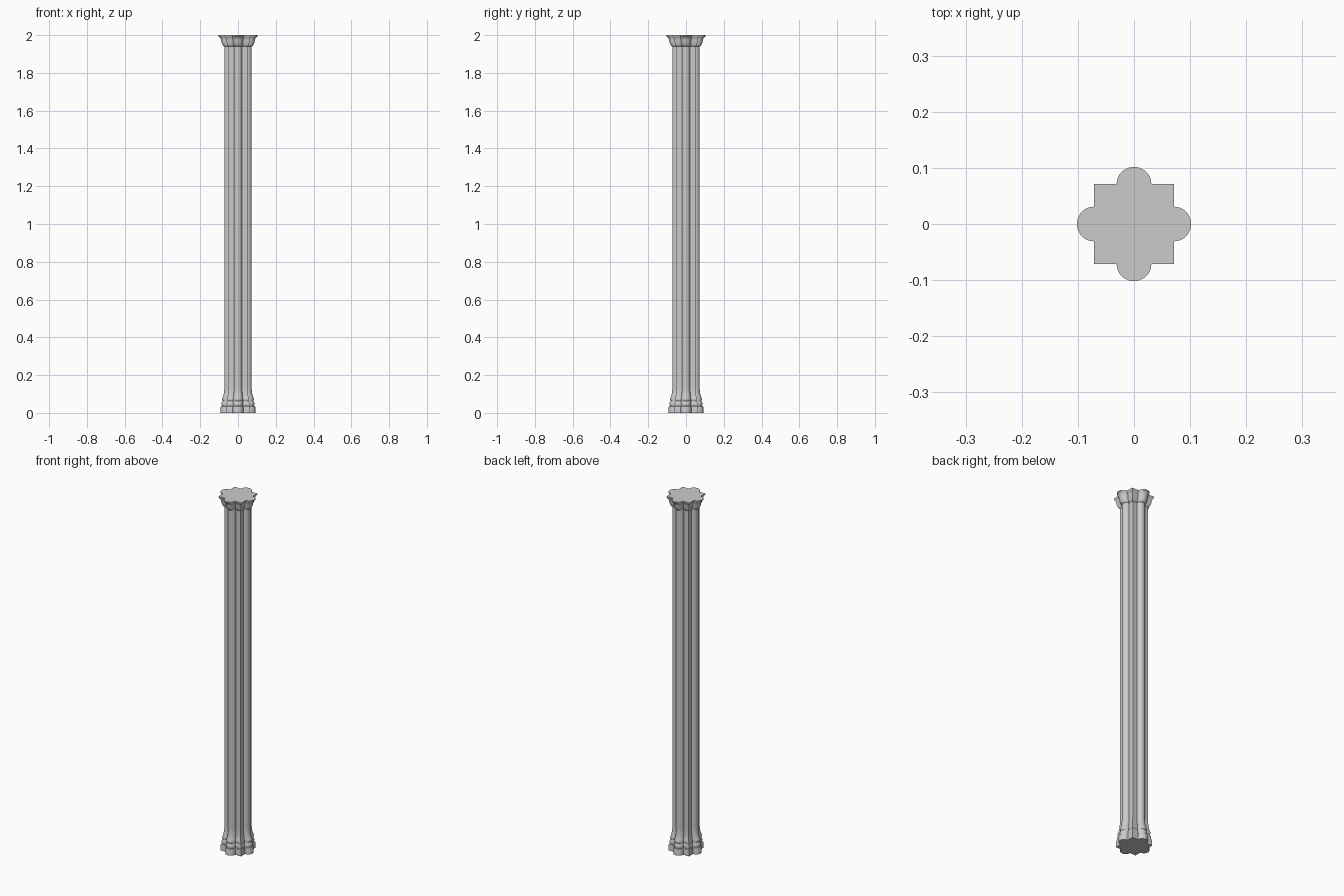
import bpy, bmesh, math

if "Cube" in bpy.data.objects:
    bpy.data.objects.remove(bpy.data.objects["Cube"])

# Unit cross-section: a square with a half-round shaft on each side (reach = 1)
CORNER, LOBE, SEGS = 0.695, 0.305, 10


def section():
    pts = []
    for q in range(4):
        c, s = math.cos(q * math.pi / 2), math.sin(q * math.pi / 2)
        quarter = [(CORNER + LOBE * math.cos(a), LOBE * math.sin(a))
                   for a in (-math.pi / 2 + math.pi * i / SEGS for i in range(SEGS + 1))]
        quarter.append((CORNER, CORNER))
        pts += [(x * c - y * s, x * s + y * c) for x, y in quarter]
    return pts


def loft(name, profile, cap_bottom=False, cap_top=False):
    """Stack scaled copies of the section along (reach, z) and bridge them."""
    bm = bmesh.new()
    sec = section()
    n = len(sec)
    rings = [[bm.verts.new((x * r, y * r, z)) for x, y in sec] for r, z in profile]
    for a, b in zip(rings, rings[1:]):
        for i in range(n):
            j = (i + 1) % n
            bm.faces.new((a[i], a[j], b[j], b[i]))
    if cap_bottom:
        bm.faces.new(rings[0][::-1])
    if cap_top:
        bm.faces.new(rings[-1])
    me = bpy.data.meshes.new(name)
    bm.to_mesh(me)
    bm.free()
    ob = bpy.data.objects.new(name, me)
    bpy.context.collection.objects.link(ob)
    bpy.ops.object.select_all(action='DESELECT')
    ob.select_set(True)
    bpy.context.view_layer.objects.active = ob
    bpy.ops.object.shade_smooth_by_angle(angle=math.radians(35))
    return ob


SHAFT, Z0, Z1 = 0.072, 0.13, 1.94

# Moulded base: plinth, two rolls and a sweep into the shaft
loft("column_base", [
    (0.092, 0.0), (0.092, 0.030), (0.090, 0.035), (0.085, 0.037),
    (0.087, 0.046), (0.086, 0.054), (0.082, 0.060), (0.081, 0.063),
    (0.084, 0.068), (0.084, 0.075), (0.081, 0.083), (0.077, 0.093),
    (0.074, 0.108), (SHAFT, Z0)], cap_bottom=True)

# Plain shaft, in fourteen equal courses
loft("column_shaft", [(SHAFT, Z0 + (Z1 - Z0) * i / 14) for i in range(15)])

# Flared capital with a thin top lip
loft("column_capital", [
    (SHAFT, Z1), (0.077, 1.942), (0.081, 1.947), (0.085, 1.955),
    (0.088, 1.965), (0.090, 1.975), (0.093, 1.984), (0.098, 1.990),
    (0.102, 1.994), (0.102, 2.0)], cap_top=True)
